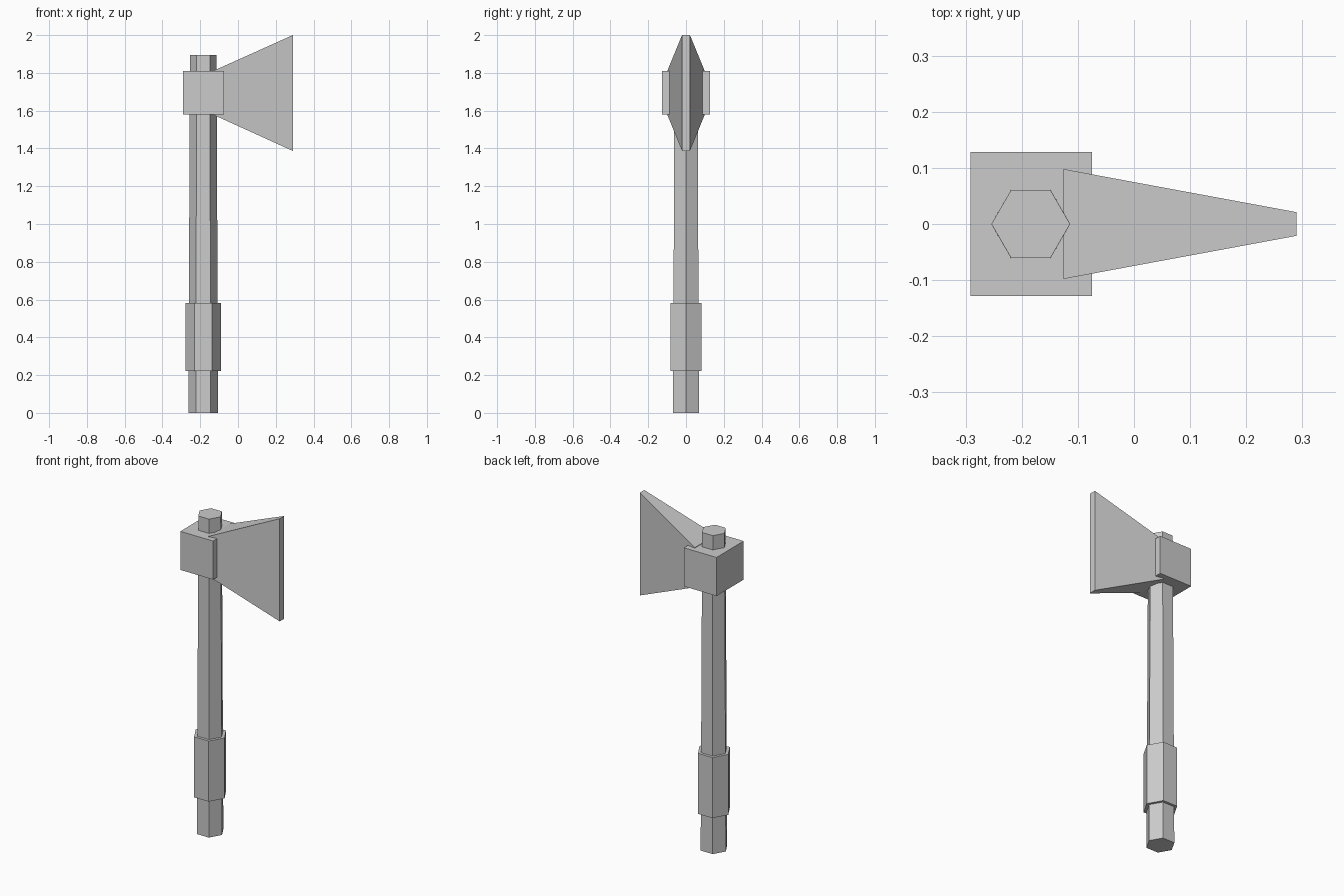
import bpy, math

if "Cube" in bpy.data.objects:
    bpy.data.objects.remove(bpy.data.objects["Cube"])

grey = bpy.data.materials.new("plain_grey")
grey.diffuse_color = (0.6, 0.6, 0.6, 1)
grey.use_nodes = True
grey.node_tree.nodes["Principled BSDF"].inputs["Base Color"].default_value = grey.diffuse_color

AXIS_X = -0.184   # handle centre line


def loft(name, bottom, top):
    """Closed solid between two matching rings, flat shaded."""
    n = len(bottom)
    faces = [tuple(reversed(range(n))), tuple(range(n, 2 * n))]
    faces += [(i, (i + 1) % n, n + (i + 1) % n, n + i) for i in range(n)]
    mesh = bpy.data.meshes.new(name)
    mesh.from_pydata(bottom + top, [], faces)
    mesh.materials.append(grey)
    obj = bpy.data.objects.new(name, mesh)
    bpy.context.collection.objects.link(obj)
    return obj


def hexagon(r, z):
    return [(AXIS_X + r * math.cos(i * math.pi / 3), r * math.sin(i * math.pi / 3), z)
            for i in range(6)]


def rect_z(x0, x1, y, z):
    return [(x0, -y, z), (x1, -y, z), (x1, y, z), (x0, y, z)]


def rect_x(x, y, z0, z1):
    return [(x, -y, z0), (x, y, z0), (x, y, z1), (x, -y, z1)]


# Tapered six-sided handle and the thicker grip around it
loft("handle", hexagon(0.079, 0), hexagon(0.07, 1.895))
loft("grip", hexagon(0.095, 0.222), hexagon(0.095, 0.583))

# Block that holds the blade
loft("head_block", rect_z(-0.291, -0.075, 0.128, 1.58), rect_z(-0.291, -0.075, 0.128, 1.81))

# Blade flaring upwards and downwards while thinning to the cutting edge
loft("blade", rect_x(-0.126, 0.098, 1.576, 1.813), rect_x(0.29, 0.021, 1.387, 2.0))
